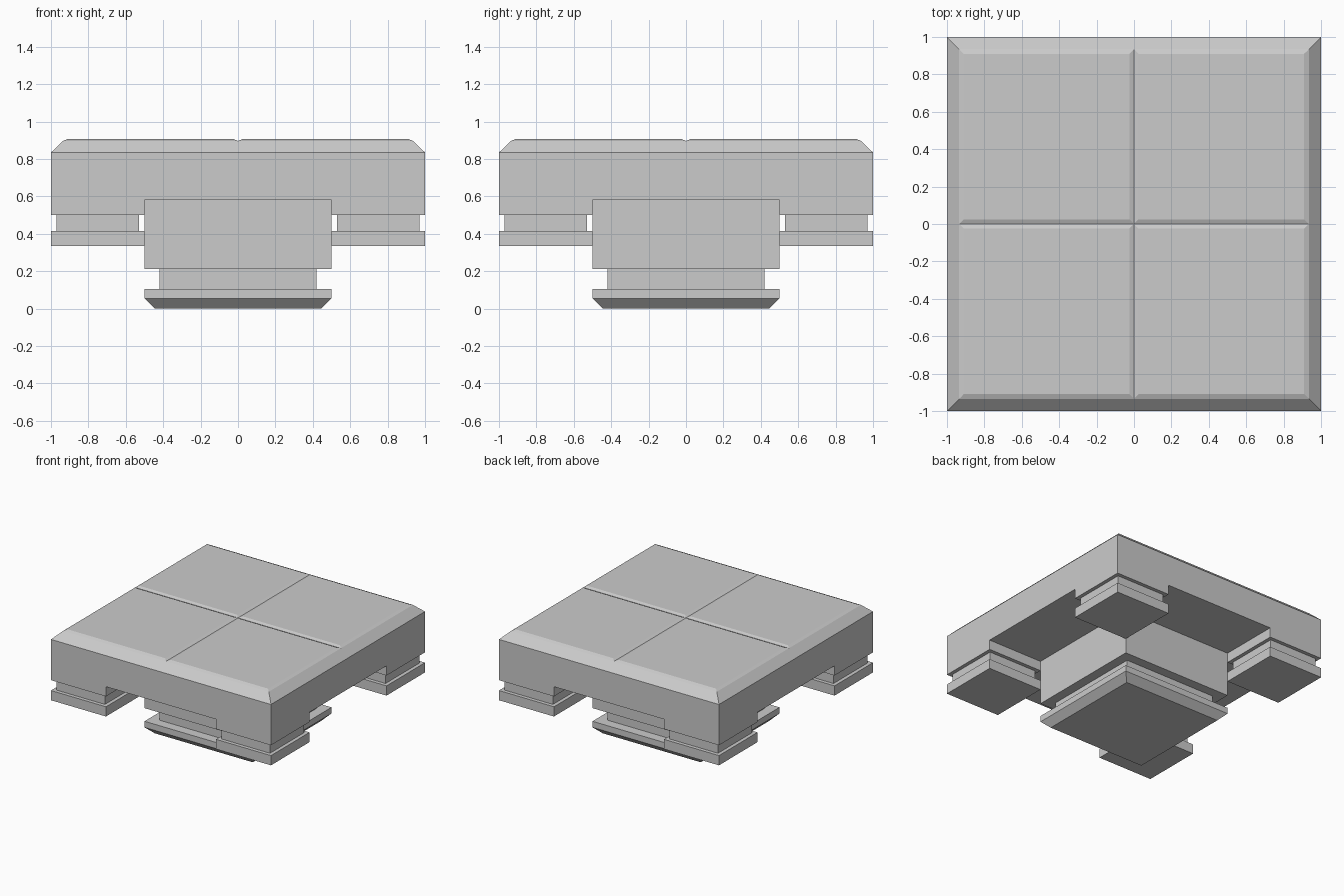
import bpy
import bmesh

if "Cube" in bpy.data.objects:
    bpy.data.objects.remove(bpy.data.objects["Cube"])


def stack(name, rings, cx=0, cy=0, top=True, bottom=True):
    """Square rings (half width, z) joined from bottom to top."""
    bm = bmesh.new()
    loops = []
    for h, z in rings:
        loops.append([bm.verts.new((cx + sx * h, cy + sy * h, z))
                      for sx, sy in ((-1, -1), (1, -1), (1, 1), (-1, 1))])
    for a, b in zip(loops, loops[1:]):
        for i in range(4):
            j = (i + 1) % 4
            bm.faces.new((a[i], a[j], b[j], b[i]))
    if bottom:
        bm.faces.new(loops[0][::-1])
    if top:
        bm.faces.new(loops[-1])
    mesh = bpy.data.meshes.new(name)
    bm.to_mesh(mesh)
    bm.free()
    obj = bpy.data.objects.new(name, mesh)
    bpy.context.collection.objects.link(obj)
    return obj


# Main slab with a chamfered upper edge
slab = stack("slab", [(1, 0.5), (1, 0.835), (0.935, 0.897)])

# Cross-shaped recess under the slab
for axis, size in (("x", (3, 1, 1)), ("y", (1, 3, 1))):
    bpy.ops.mesh.primitive_cube_add(size=1, location=(0, 0, 0.08))
    cutter = bpy.context.object
    cutter.name = "recess_cutter_" + axis
    cutter.scale = size
    cutter.hide_render = True
    cutter.hide_set(True)
    cutter.display_type = 'WIRE'
    mod = slab.modifiers.new("recess_" + axis, 'BOOLEAN')
    mod.operation = 'DIFFERENCE'
    mod.solver = 'EXACT'
    mod.object = cutter

# Four top panels (meeting in shallow V grooves) and four corner studs
for sx in (-1, 1):
    for sy in (-1, 1):
        stack("top_panel", [(0.4675, 0.897), (0.4425, 0.907)],
              sx * 0.4675, sy * 0.4675, bottom=False)
        stack("corner_foot",
              [(0.25, 0.335), (0.25, 0.415), (0.22, 0.415), (0.22, 0.5)],
              sx * 0.75, sy * 0.75, top=False)

# Central pedestal: chamfered foot, neck and block
stack("center_pedestal",
      [(0.445, 0), (0.5, 0.055), (0.5, 0.105), (0.42, 0.105),
       (0.42, 0.213), (0.5, 0.213), (0.5, 0.58)], top=False)
